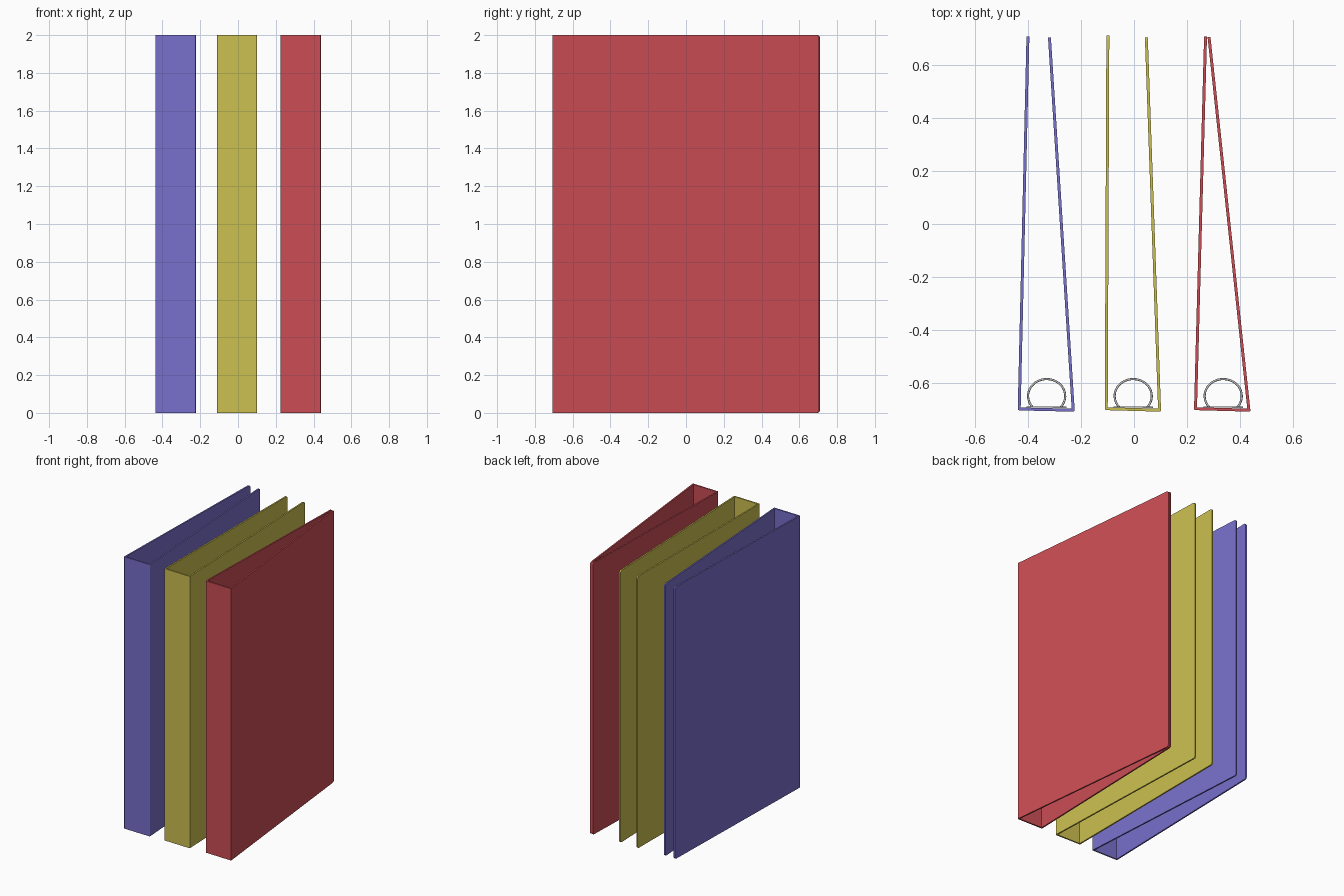
import bpy, bmesh, math
from mathutils import Vector

if "Cube" in bpy.data.objects:
    bpy.data.objects.remove(bpy.data.objects["Cube"])

H = 2.0      # binder height
T = 0.011    # cover thickness


def material(name, rgb):
    m = bpy.data.materials.new(name)
    m.diffuse_color = (*rgb, 1)
    m.use_nodes = True
    m.node_tree.nodes["Principled BSDF"].inputs["Base Color"].default_value = m.diffuse_color
    return m


def offset_inward(pts, t):
    # mitred offset to the left of an open polyline
    out = []
    for i, p in enumerate(pts):
        dirs = []
        if i > 0:
            dirs.append((p - pts[i - 1]).normalized())
        if i < len(pts) - 1:
            dirs.append((pts[i + 1] - p).normalized())
        ns = [Vector((-d.y, d.x)) for d in dirs]
        n = sum(ns, Vector((0, 0))).normalized()
        out.append(p + n * (t / n.dot(ns[0])))
    return out


def cover(name, outer, mat):
    # folded U-shaped cover: left board, spine, right board
    outer = [Vector(p) for p in outer]
    inner = offset_inward(outer, T)
    bm = bmesh.new()
    vs = [bm.verts.new((p.x, p.y, 0)) for p in outer + inner[::-1]]
    face = bm.faces.new(vs)
    ext = bmesh.ops.extrude_face_region(bm, geom=[face])
    top = [v for v in ext["geom"] if isinstance(v, bmesh.types.BMVert)]
    bmesh.ops.translate(bm, verts=top, vec=(0, 0, H))
    bmesh.ops.recalc_face_normals(bm, faces=bm.faces)

    # rounded free corners of the boards, softened spine folds
    def is_corner(e):
        a, b = e.verts
        return abs(a.co.z - b.co.z) < 1e-5 and min(a.co.y, b.co.y) > 0.6

    def is_fold(e):
        a, b = e.verts
        return abs(a.co.z - b.co.z) > 1 and max(a.co.y, b.co.y) < -0.698

    bmesh.ops.bevel(bm, geom=[e for e in bm.edges if is_corner(e)],
                    offset=0.015, segments=3, profile=0.5, affect='EDGES')
    bmesh.ops.bevel(bm, geom=[e for e in bm.edges if is_fold(e)],
                    offset=0.006, segments=3, profile=0.5, affect='EDGES')
    me = bpy.data.meshes.new(name)
    bm.to_mesh(me)
    bm.free()
    ob = bpy.data.objects.new(name, me)
    bpy.context.collection.objects.link(ob)
    me.materials.append(mat)


def plate(name, x):
    # metal strip on the inside of the spine
    bpy.ops.mesh.primitive_cube_add(size=1, location=(x, -0.690, H / 2))
    ob = bpy.context.object
    ob.name = name
    ob.scale = (0.15, 0.006, 1.5)


def ring(name, x, z):
    # D-shaped wire ring rising from the plate
    cu = bpy.data.curves.new(name, 'CURVE')
    cu.dimensions = '3D'
    cu.bevel_depth = 0.004
    cu.bevel_resolution = 2
    cu.use_fill_caps = True
    n = 28
    a0, a1 = math.radians(-40), math.radians(220)
    sp = cu.splines.new('POLY')
    sp.points.add(n)
    for i, p in enumerate(sp.points):
        a = a0 + (a1 - a0) * i / n
        p.co = (x + 0.070 * math.cos(a), -0.648 + 0.064 * math.sin(a), z, 1)
    ob = bpy.data.objects.new(name, cu)
    bpy.context.collection.objects.link(ob)


# outer outline (left free end, left fold, right fold, right free end), ring centre
binders = {
    "blue": ((0.19, 0.16, 0.60), -0.329,
             [(-0.405, 0.707), (-0.438, -0.702), (-0.223, -0.707), (-0.313, 0.703)]),
    "yellow": ((0.60, 0.52, 0.08), -0.003,
               [(-0.104, 0.71), (-0.110, -0.701), (0.102, -0.707), (0.052, 0.703)]),
    "red": ((0.60, 0.075, 0.09), 0.336,
            [(0.264, 0.707), (0.226, -0.701), (0.439, -0.707), (0.288, 0.705)]),
}

for colour, (rgb, cx, outline) in binders.items():
    cover(colour + "_cover", outline, material(colour, rgb))
    plate(colour + "_ring_plate", cx)
    for i, z in enumerate((0.4, 1.0, 1.6)):
        ring(f"{colour}_ring_{i + 1}", cx, z)
